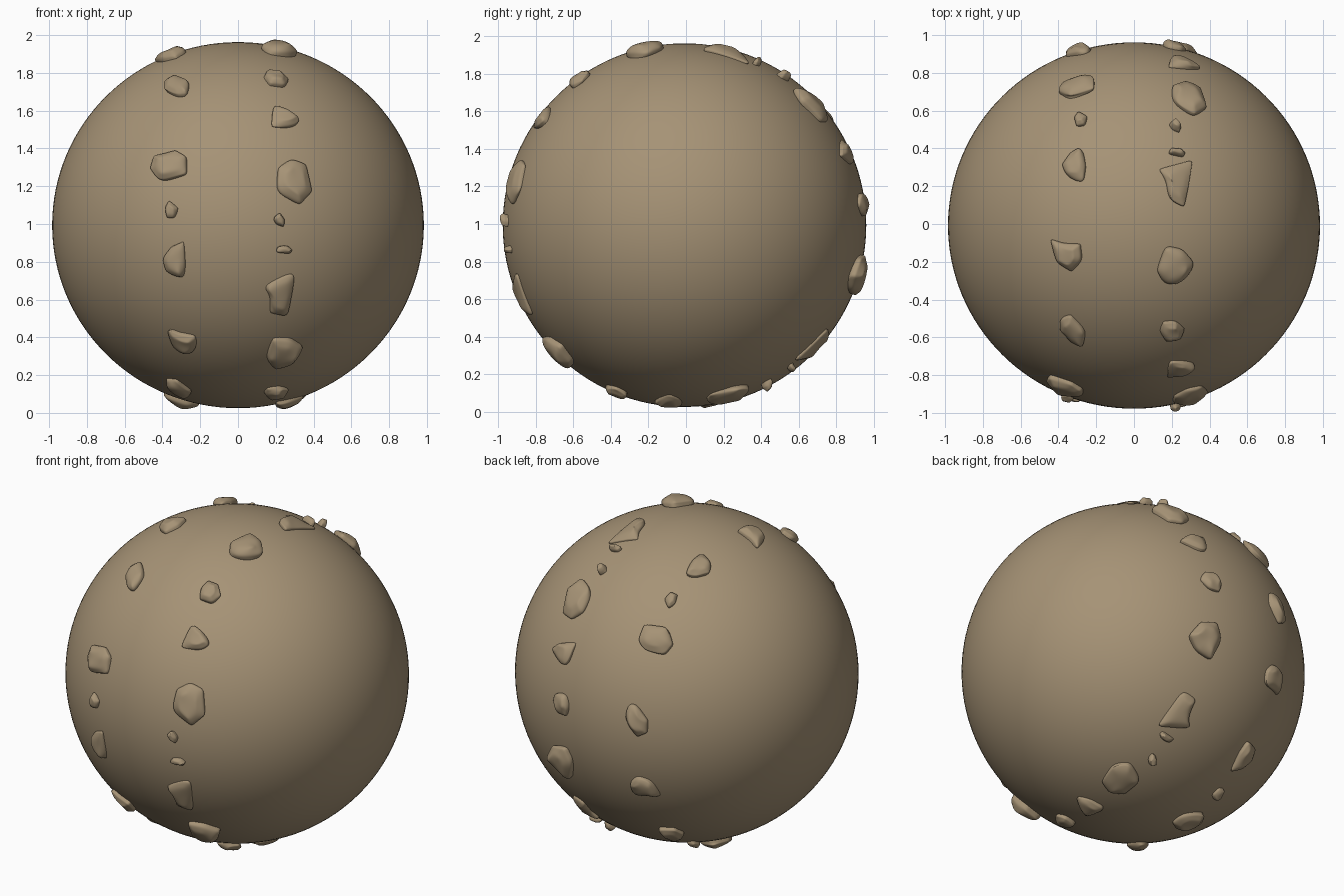
import bpy, bmesh, math, random
from mathutils import Vector, noise

if "Cube" in bpy.data.objects:
    bpy.data.objects.remove(bpy.data.objects["Cube"])

random.seed(4)
CENTRE = Vector((0, -0.008, 0.994))
RX, RR = 0.984, 0.969          # half width, and radius around the x axis

mat = bpy.data.materials.new("sandy brown")
mat.diffuse_color = (0.38, 0.29, 0.18, 1)
mat.use_nodes = True
mat.node_tree.nodes["Principled BSDF"].inputs["Base Color"].default_value = mat.diffuse_color


def finish(name, bm):
    bmesh.ops.recalc_face_normals(bm, faces=bm.faces)
    me = bpy.data.meshes.new(name)
    bm.to_mesh(me)
    bm.free()
    me.materials.append(mat)
    for p in me.polygons:
        p.use_smooth = True
    ob = bpy.data.objects.new(name, me)
    bpy.context.collection.objects.link(ob)
    return ob


def on_ball(x, ang, h):
    """Point h above the ball; ang runs from the front (0) over the top (90 deg)."""
    r = RR * math.sqrt(1 - (x / RX) ** 2)
    n = Vector((x / RX ** 2, -r * math.cos(ang) / RR ** 2, r * math.sin(ang) / RR ** 2))
    p = Vector((x, -r * math.cos(ang), r * math.sin(ang)))
    return CENTRE + p + n.normalized() * h


def rock(name, outline, x, deg, height):
    """Lumpy stone: outline (hundredths of a unit) wrapped on the ball."""
    bm = bmesh.new()
    rings = []
    bumps = [random.uniform(0.75, 1.2) for _ in outline]
    for scale, lift in ((0.9, -0.04), (1.13, 0.0), (1.08, 0.55), (0.62, 1.1)):
        ring = []
        for (dx, dt), b in zip(outline, bumps):
            h = lift if lift < 0 else lift * height * b
            ring.append(bm.verts.new(on_ball(x + dx * scale / 100,
                        math.radians(deg) + dt * scale / 95, h)))
        rings.append(ring)
    n = len(outline)
    for a, b in zip(rings, rings[1:]):
        for i in range(n):
            j = (i + 1) % n
            bm.faces.new((a[i], a[j], b[j], b[i]))
    bm.faces.new(rings[0])
    bm.faces.new(rings[-1])
    ob = finish(name, bm)
    # keep the edges fairly crisp, then round them off
    crease = ob.data.attributes.new("crease_edge", 'FLOAT', 'EDGE')
    for c in crease.data:
        c.value = random.choice((0.0, 0.3, 0.5))
    sub = ob.modifiers.new("round", 'SUBSURF')
    sub.levels = sub.render_levels = 3


# Big smooth ball
bm = bmesh.new()
bmesh.ops.create_uvsphere(bm, u_segments=128, v_segments=64, radius=1)
for v in bm.verts:
    v.co = CENTRE + Vector((v.co.x * RX, v.co.y * RR, v.co.z * RR))
finish("ball", bm)

# Right band of stones: angle, x for each third (front, back top, bottom), height, outline
RIGHT = [
    (14, (.29, .28, .28), .045, [(-8, -5), (-7, 7), (-1, 12), (6, 10), (9, -4), (3, -11)]),
    (1.5, (.215, .215, .22), .04, [(-3, 1), (0, 4), (3, 0), (2, -3), (-1, -2)]),
    (-8, (.24, .225, .23), .03, [(-4, -1), (-3, 2), (2, 2), (4, 0), (3, -2)]),
    (-23, (.215, .22, .22), .028, [(-8, 6), (8, 12), (6, -2), (4, -12), (-4, -9), (-4, 0)]),
    (-45, (.24, .22, .23), .06, [(-9, -2), (-5, 10), (3, 8), (9, 1), (4, -8), (-5, -10)]),
    (-68, (.20, .20, .21), .035, [(-6, 1), (-4, 6), (2, 6), (6, 1), (4, -5), (-3, -5)]),
    (-85, (.27, .25, .26), .035, [(-7, -7), (-6, 7), (1, 5), (8, 0), (3, -5)]),
]
# Left band of stones
LEFT = [
    (20, (-.36, -.295, -.29), .045, [(-9, 0), (-7, 7), (3, 8), (8, 4), (8, -5), (-4, -8)]),
    (5, (-.35, -.28, -.31), .03, [(-3, 1), (-1, 5), (3, 1), (2, -4), (-2, -4)]),
    (-12, (-.33, -.31, -.32), .035, [(-6, 1), (-2, 7), (4, 10), (5, -1), (4, -9), (-4, -6)]),
    (-42, (-.29, -.35, -.31), .035, [(-8, 8), (-2, 6), (6, 6), (7, -2), (2, -8), (-5, -4)]),
    (-69, (-.31, -.32, -.29), .04, [(-6, 6), (-1, 9), (6, 1), (5, -9), (0, -8), (-6, -1)]),
]
# Each band repeats three times around the x axis
SHIFT = (0, 122, 241)
for side, band in (("right", RIGHT), ("left", LEFT)):
    for k, shift in enumerate(SHIFT):
        for i, (deg, xs, height, outline) in enumerate(band):
            extra = 5 if (side == "right" and i == 3 and k) else 0
            rock(f"{side}_stone_{k + 1}_{i + 1}", outline, xs[k], deg + shift + extra, height)
